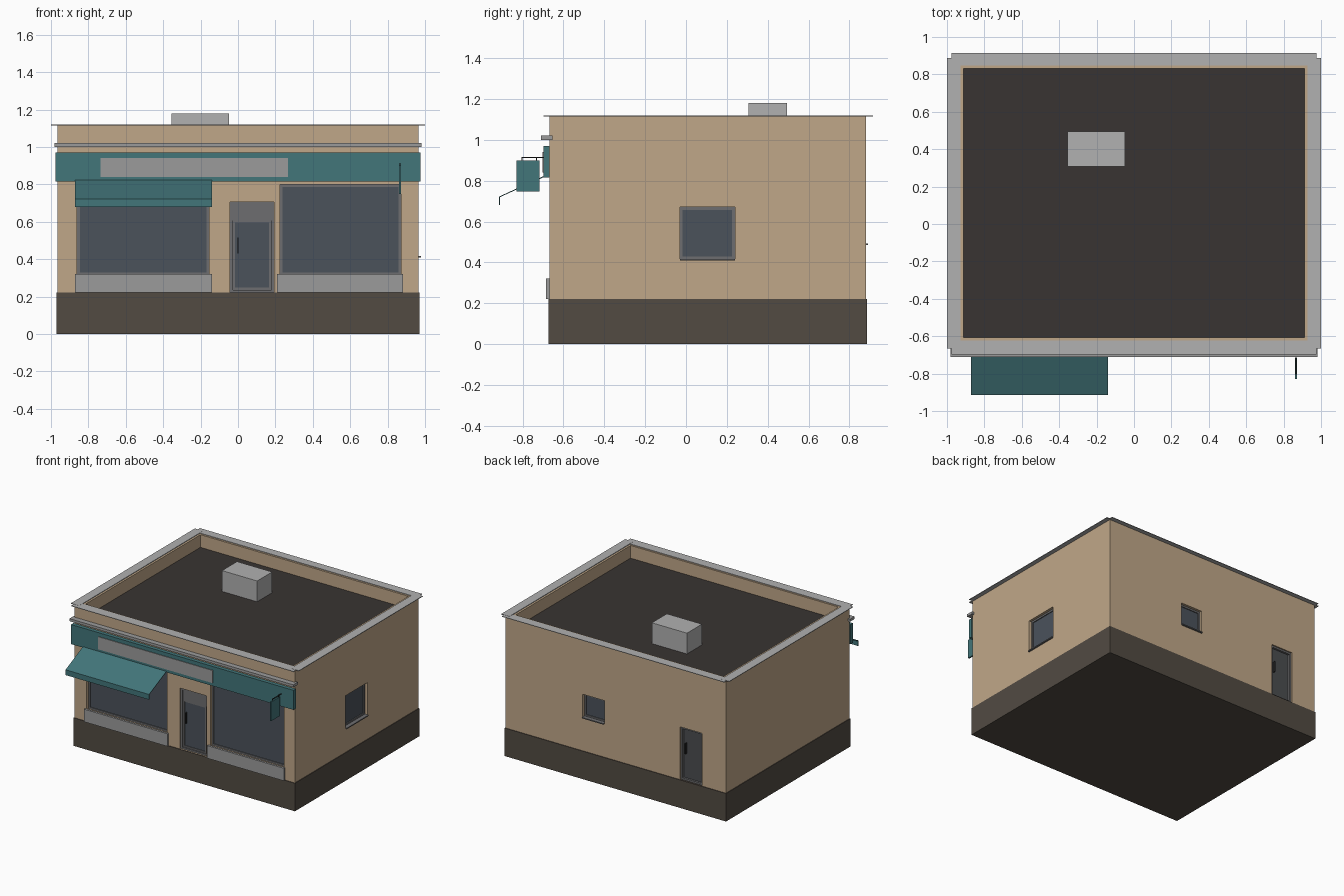
import bpy, bmesh

if "Cube" in bpy.data.objects:
    bpy.data.objects.remove(bpy.data.objects["Cube"])

COLOURS = {
    "render_tan": (0.53, 0.39, 0.25), "plinth_brown": (0.085, 0.07, 0.055),
    "teal": (0.055, 0.18, 0.195), "glass": (0.07, 0.085, 0.105),
    "roof_dark": (0.04, 0.034, 0.032), "frame_grey": (0.155, 0.155, 0.16),
    "stone_grey": (0.33, 0.33, 0.33), "metal_grey": (0.44, 0.44, 0.44),
    "handle_dark": (0.02, 0.02, 0.02), "door_grey": (0.07, 0.075, 0.08),
}
MATS = {}
for key, c in COLOURS.items():
    MATS[key] = bpy.data.materials.new(key)
    MATS[key].diffuse_color = (*c, 1)

X, Y0, Y1, TOP, ROOF = 0.966, -0.668, 0.88, 1.115, 1.015   # wall faces and levels
DEEP = 0.035                                              # depth of openings


def boxes(name, mat, *ranges):
    """One object made of boxes, each (x0, x1, y0, y1, z0, z1)."""
    bm = bmesh.new()
    for r in ranges:
        for v in bmesh.ops.create_cube(bm, size=1)["verts"]:
            v.co = [r[2 * i] + (r[2 * i + 1] - r[2 * i]) * (v.co[i] + 0.5) for i in range(3)]
    me = bpy.data.meshes.new(name)
    bm.to_mesh(me)
    bm.free()
    ob = bpy.data.objects.new(name, me)
    bpy.context.collection.objects.link(ob)
    if mat:
        me.materials.append(MATS[mat])
    return ob


def on_face(face, u0, u1, d0, d1, z0, z1):
    """Box on a wall face: u runs along the wall, d outwards from it."""
    if face == "front":
        return (u0, u1, Y0 - d1, Y0 - d0, z0, z1)
    if face == "back":
        return (u0, u1, Y1 + d0, Y1 + d1, z0, z1)
    return (X + d0, X + d1, u0, u1, z0, z1)


def frame(name, face, u0, u1, z0, z1, w, d0, d1):
    """Rectangular frame of four bars."""
    boxes(name, "frame_grey",
          on_face(face, u0, u0 + w, d0, d1, z0, z1),
          on_face(face, u1 - w, u1, d0, d1, z0, z1),
          on_face(face, u0 + w, u1 - w, d0, d1, z0, z0 + w),
          on_face(face, u0 + w, u1 - w, d0, d1, z1 - w, z1))


# name, face, u0, u1, z0, z1
windows = [
    ("shop_window_left", "front", -0.86, -0.155, 0.315, 0.80),
    ("shop_window_right", "front", 0.225, 0.872, 0.315, 0.80),
    ("side_window", "right", -0.03, 0.24, 0.415, 0.67),
    ("back_window", "back", 0.10, 0.29, 0.49, 0.67),
]
doors = [
    ("front_door", "front", -0.042, 0.192, 0.222, 0.705),
    ("back_door", "back", -0.755, -0.565, 0.222, 0.64),
]

# Walls with roof well and recessed openings
walls = boxes("walls", "render_tan", (-X, X, Y0, Y1, 0.15, TOP))
cut = [(-0.912, 0.912, -0.608, 0.832, ROOF - 0.01, TOP + 0.2)]
cut += [on_face(f, a, b, -DEEP, 0.1, z0, z1) for _, f, a, b, z0, z1 in windows + doors]
cutter = boxes("opening_cutter", None, *cut)
cutter.hide_render = True
mod = walls.modifiers.new("openings", "BOOLEAN")
mod.operation, mod.solver, mod.object = "DIFFERENCE", "EXACT", cutter
bpy.context.view_layer.objects.active = walls
bpy.ops.object.modifier_apply(modifier=mod.name)
bpy.data.objects.remove(cutter)

# Plinth, roof deck and rooftop unit
boxes("plinth", "plinth_brown", (-0.971, 0.971, Y0 - 0.005, Y1 + 0.005, 0, 0.222))
boxes("roof_deck", "roof_dark", (-0.912, 0.912, -0.608, 0.832, ROOF - 0.01, ROOF))
boxes("rooftop_unit", "metal_grey", (-0.355, -0.047, 0.307, 0.495, ROOF, 1.18))

# Parapet coping
cz = (TOP, TOP + 0.004)
boxes("coping", "metal_grey",
      (-0.975, 0.975, -0.697, -0.622, *cz), (-0.975, 0.975, 0.847, 0.915, *cz),
      (-1, -0.928, -0.665, 0.887, TOP, TOP + 0.005), (0.928, 1, -0.665, 0.887, TOP, TOP + 0.005))

# Windows: glass, frame and sill
for name, f, a, b, z0, z1 in windows:
    boxes(name + "_glass", "glass", on_face(f, a + 0.01, b - 0.01, -DEEP, -0.027, z0 + 0.01, z1 - 0.01))
    frame(name + "_frame", f, a, b, z0, z1, 0.014, -DEEP, -0.02)
    if f != "front":
        m, q = (a + b) / 2, (b - a) / 2
        boxes(name + "_sill", "frame_grey", on_face(f, m - q, m + q, -0.02, 0.012, z0 - 0.006, z0 + 0.002))

# Stall risers under the shop windows
boxes("stall_risers", "stone_grey",
      on_face("front", -0.872, -0.14, 0, 0.017, 0.222, 0.322),
      on_face("front", 0.208, 0.882, 0, 0.017, 0.222, 0.322))

# Doors: leaf, frame, handle
for name, f, a, b, z0, z1 in doors:
    leaf_top = 0.615 if f == "front" else z1
    boxes(name + "_panel", "glass" if f == "front" else "door_grey",
          on_face(f, a + 0.012, b - 0.012, -DEEP, -0.026, z0, leaf_top - 0.01))
    frame(name + "_frame", f, a, b, z0, z1, 0.014, -DEEP, -0.01)
    h = a + 0.04 if f == "front" else b - 0.04
    boxes(name + "_handle", "handle_dark", on_face(f, h, h + 0.006, -0.026, -0.008, 0.43, 0.515))
frame("front_door_stiles", "front", -0.028, 0.178, 0.236, 0.608, 0.012, -DEEP, -0.02)
boxes("front_door_transom", "frame_grey", on_face("front", -0.03, 0.18, -DEEP, -0.018, 0.608, 0.695))

# Fascia, sign panel and cornice
boxes("fascia", "teal", (-0.976, 0.976, -0.698, Y0, 0.815, 0.97))
boxes("sign_panel", "stone_grey", (-0.735, 0.268, -0.703, -0.698, 0.84, 0.94))
boxes("cornice", "stone_grey", (-0.982, 0.982, -0.71, -0.653, 1.0, 1.02))

# Awning: folded sheet extruded along x
profile = [(-0.698, 0.822), (-0.915, 0.722), (-0.915, 0.68)]
bm = bmesh.new()
rows = [[bm.verts.new((x, y, z)) for y, z in profile] for x in (-0.872, -0.14)]
for i in range(2):
    bm.faces.new((rows[0][i], rows[0][i + 1], rows[1][i + 1], rows[1][i]))
me = bpy.data.meshes.new("awning")
bm.to_mesh(me)
bm.free()
me.materials.append(MATS["teal"])
awning = bpy.data.objects.new("awning", me)
bpy.context.collection.objects.link(awning)
solid = awning.modifiers.new("thickness", "SOLIDIFY")
solid.thickness, solid.offset = 0.005, -1

# Projecting sign on a bracket
boxes("hanging_sign", "teal", (0.86, 0.872, -0.83, -0.717, 0.748, 0.90))
boxes("sign_bracket", "handle_dark",
      (0.864, 0.869, -0.805, -0.69, 0.91, 0.915),
      (0.864, 0.869, -0.805, -0.80, 0.89, 0.911),
      (0.864, 0.869, -0.735, -0.73, 0.89, 0.911))

for m in bpy.data.materials:
    if m.users and not m.is_grease_pencil:
        m.use_nodes = True
        m.node_tree.nodes["Principled BSDF"].inputs["Base Color"].default_value = m.diffuse_color
